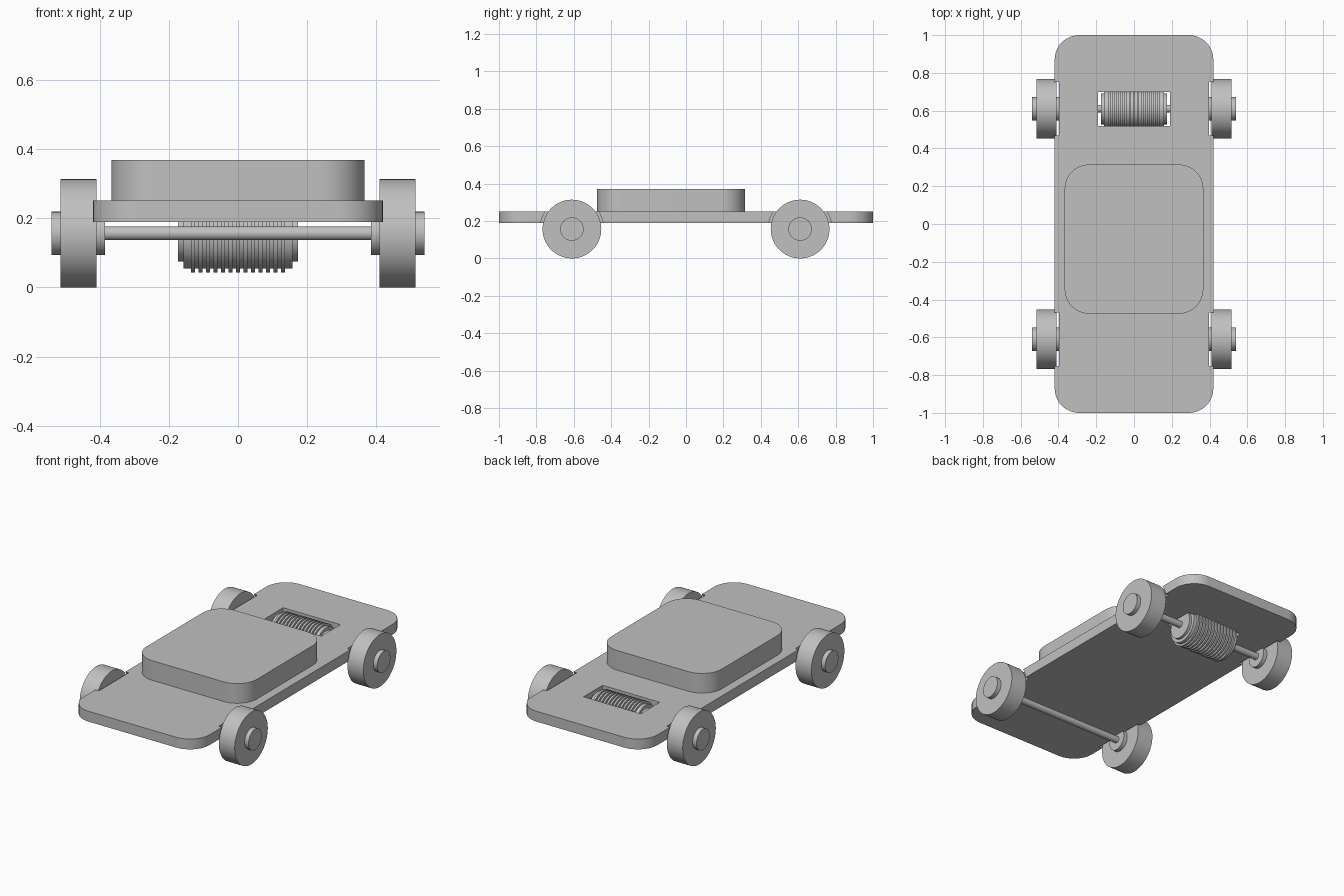
import bpy
import bmesh
import math
from mathutils import Matrix

cube = bpy.data.objects.get("Cube")
if cube:
    bpy.data.objects.remove(cube, do_unlink=True)

GREY = (0.53, 0.53, 0.53, 1)
grey = bpy.data.materials.new("plain grey")
grey.use_nodes = True
grey.diffuse_color = GREY
grey.node_tree.nodes["Principled BSDF"].inputs["Base Color"].default_value = GREY

AXLE_Y, AXLE_Z = 0.61, 0.157


def finish(name, bm, smooth=True):
    bmesh.ops.recalc_face_normals(bm, faces=bm.faces)
    mesh = bpy.data.meshes.new(name)
    bm.to_mesh(mesh)
    bm.free()
    mesh.materials.append(grey)
    obj = bpy.data.objects.new(name, mesh)
    bpy.context.collection.objects.link(obj)
    if smooth:
        shade(obj)
    return obj


def shade(obj):
    bpy.ops.object.select_all(action="DESELECT")
    obj.select_set(True)
    bpy.context.view_layer.objects.active = obj
    bpy.ops.object.shade_smooth_by_angle(angle=math.radians(30))


def add_box(bm, x, y, z):
    """Box spanning the three (low, high) ranges."""
    size = [b - a for a, b in (x, y, z)]
    mid = [(a + b) / 2 for a, b in (x, y, z)]
    return bmesh.ops.create_cube(
        bm, size=1, matrix=Matrix.Translation(mid) @ Matrix.Diagonal((*size, 1)))


def rounded_slab(name, x, y, z, radius):
    """Box with its upright edges rounded."""
    bm = bmesh.new()
    add_box(bm, x, y, z)
    upright = [e for e in bm.edges
               if abs(e.verts[0].co.z - e.verts[1].co.z) > 0.01]
    bmesh.ops.bevel(bm, geom=upright, offset=radius, segments=12,
                    profile=0.5, affect="EDGES")
    return finish(name, bm)


def add_drum(bm, x0, x1, radius, y, segments=64):
    """Cylinder lying along x at axle height."""
    turn = Matrix.Rotation(math.pi / 2, 4, "Y")
    bmesh.ops.create_cone(
        bm, cap_ends=True, segments=segments, radius1=radius, radius2=radius,
        depth=x1 - x0,
        matrix=Matrix.Translation(((x0 + x1) / 2, y, AXLE_Z)) @ turn)


def drum(name, x0, x1, radius, y):
    bm = bmesh.new()
    add_drum(bm, x0, x1, radius, y)
    return finish(name, bm)


def cut(target, cutter):
    mod = target.modifiers.new("cut", "BOOLEAN")
    mod.operation = "DIFFERENCE"
    mod.solver = "EXACT"
    mod.object = cutter
    bpy.context.view_layer.objects.active = target
    bpy.ops.object.modifier_apply(modifier=mod.name)
    bpy.data.objects.remove(cutter, do_unlink=True)


# Chassis with round wheel notches and a slot for the coil
chassis = rounded_slab("chassis_plate", (-0.42, 0.42), (-1, 1), (0.19, 0.252), 0.13)
bm = bmesh.new()
add_box(bm, (-0.19, 0.19), (AXLE_Y - 0.09, AXLE_Y + 0.09), (0.1, 0.3))
for y in (-AXLE_Y, AXLE_Y):
    for x0, x1 in ((0.398, 0.5), (-0.5, -0.398)):
        add_drum(bm, x0, x1, 0.17, y)
cut(chassis, finish("cutter", bm, smooth=False))
shade(chassis)

# Raised cabin block
rounded_slab("cabin", (-0.367, 0.367), (-0.475, 0.315), (0.252, 0.37), 0.13)

# Axles, wheels and hubs
for end, y in (("front", -AXLE_Y), ("rear", AXLE_Y)):
    drum(end + "_axle", -0.4, 0.4, 0.02, y)
    for side, s in (("left", 1), ("right", -1)):
        for part, a, b, r in (("wheel", 0.41, 0.515, AXLE_Z),
                              ("hub", 0.385, 0.541, 0.0625)):
            x0, x1 = sorted((s * a, s * b))
            drum(f"{end}_{side}_{part}", x0, x1, r, y)

# Ribbed coil on the rear axle, revolved from a stepped profile
RIBS, PITCH, RIB = 13, 0.0217, 0.006
CORE, RIDGE, FLANGE, HALF, TIP = 0.102, 0.114, 0.082, 0.158, 0.174
profile = [(-TIP, 0), (-TIP, FLANGE), (-HALF, FLANGE), (-HALF, CORE)]
for i in range(RIBS):
    x = (i - (RIBS - 1) / 2) * PITCH
    profile += [(x - RIB, CORE), (x - RIB, RIDGE), (x + RIB, RIDGE), (x + RIB, CORE)]
profile += [(HALF, CORE), (HALF, FLANGE), (TIP, FLANGE), (TIP, 0)]
bm = bmesh.new()
verts = [bm.verts.new((x, AXLE_Y, AXLE_Z + r)) for x, r in profile]
edges = [bm.edges.new(pair) for pair in zip(verts, verts[1:])]
bmesh.ops.spin(bm, geom=verts + edges, cent=(0, AXLE_Y, AXLE_Z), axis=(1, 0, 0),
               angle=math.tau, steps=64, use_duplicate=False)
bmesh.ops.remove_doubles(bm, verts=bm.verts, dist=0.0001)
finish("motor_coil", bm)
